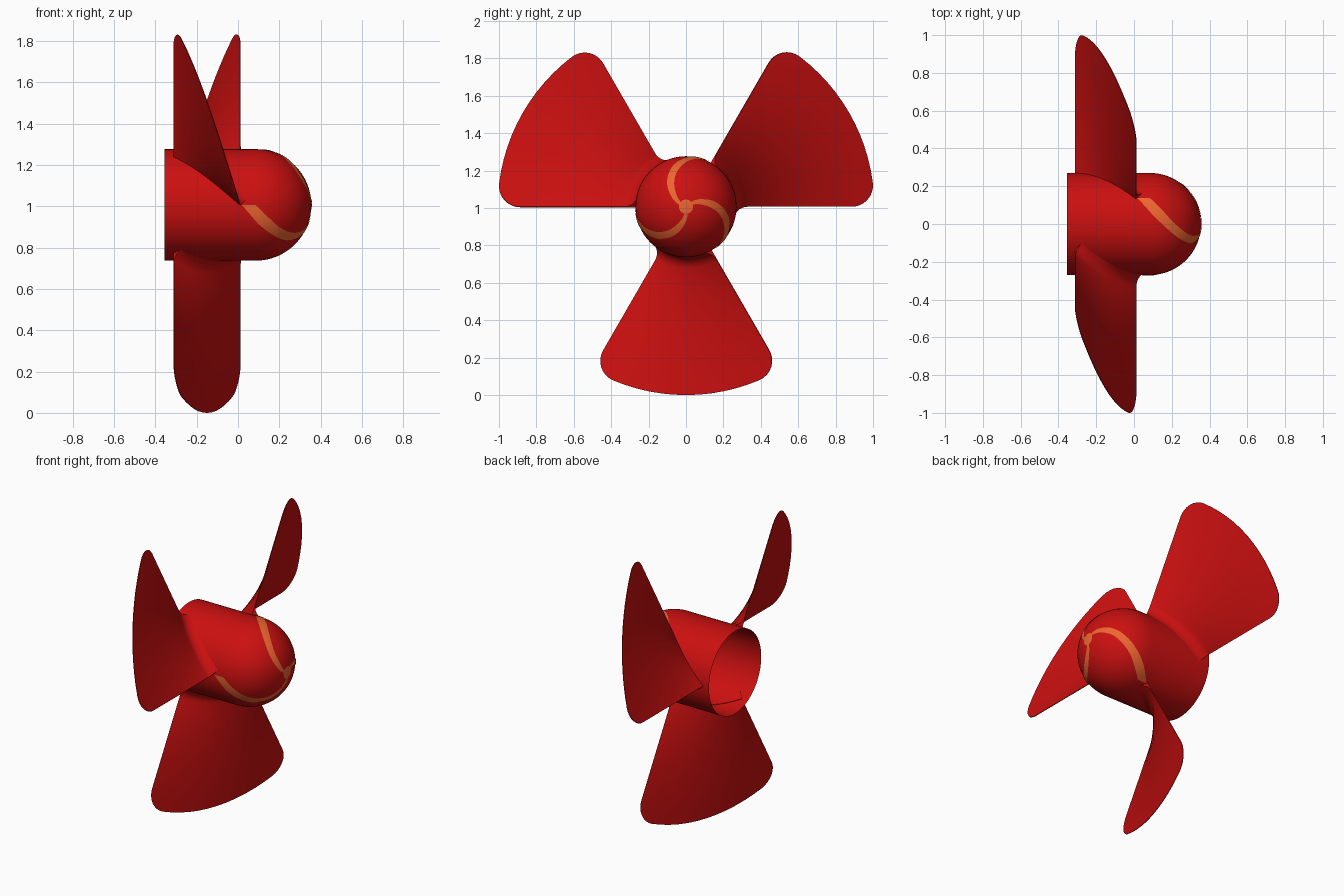
import bpy, bmesh
from math import sin, cos, asin, sqrt, pi, radians

if "Cube" in bpy.data.objects:
    bpy.data.objects.remove(bpy.data.objects["Cube"])

ZC, R, HUB = 1.007, 1.007, 0.27       # axis height, blade tip radius, hub radius
X_BACK, X_EQ = -0.355, 0.085          # hub rear rim, start of round nose
X0, X1, SPAN = -0.31, 0.013, pi / 3   # blade twist from x0 to x1 over 60 degrees


def material(name, col):
    m = bpy.data.materials.new(name)
    m.diffuse_color = (*col, 1)
    m.use_nodes = True
    m.node_tree.nodes["Principled BSDF"].inputs["Base Color"].default_value = m.diffuse_color
    return m


red = material("red_paint", (0.6, 0.005, 0.005))
orange = material("orange_paint", (0.85, 0.13, 0.03))


def cyl(x, r, th):
    return (x, r * cos(th), ZC + r * sin(th))


def nose(a, th, lift=0.0):
    """Point on the hub; a = 0 at nose base, 90 degrees at the tip."""
    r = HUB + lift
    return cyl(X_EQ + r * sin(a), r * cos(a), th) if a > 0 else cyl(X_EQ + HUB * a, r, th)


def finish(name, bm, mat, angle=40):
    bmesh.ops.remove_doubles(bm, verts=bm.verts[:], dist=1e-5)
    bmesh.ops.recalc_face_normals(bm, faces=bm.faces[:])
    me = bpy.data.meshes.new(name)
    bm.to_mesh(me)
    bm.free()
    me.materials.append(mat)
    me.shade_smooth()
    me.set_sharp_from_angle(angle=radians(angle))
    ob = bpy.data.objects.new(name, me)
    bpy.context.collection.objects.link(ob)
    return ob


def grid(bm, rows):
    """Skin a list of point rows with quads."""
    vs = [[bm.verts.new(p) for p in row] for row in rows]
    for a, b in zip(vs, vs[1:]):
        for i in range(len(a) - 1):
            bm.faces.new((a[i], a[i + 1], b[i + 1], b[i]))


def revolve(name, angles, mat, lift=0.0, n=64):
    bm = bmesh.new()
    grid(bm, [[nose(a, 2 * pi * i / n, lift) for i in range(n + 1)] for a in angles])
    bmesh.ops.dissolve_degenerate(bm, edges=bm.edges[:], dist=1e-6)
    return finish(name, bm, mat)


# Hub: open-backed cylinder with round nose
revolve("hub", [(X_BACK - X_EQ) / HUB] + [radians(90 * i / 16) for i in range(17)], red)
# Nose dot
revolve("nose_dot", [radians(a) for a in (82, 84, 86, 88, 90)], orange, 0.003)


# Blades: twisted fans with rounded corners and a fillet on the forward side of the root
Q, RF = 0.113, 0.065
D = R - Q
PSI = asin(Q / D)
L = sqrt((X1 - X0) ** 2 + (HUB * SPAN) ** 2)
NX, NT = HUB * SPAN / L, -(X1 - X0) / L


def tip_radius(phi):
    psi = min(phi, SPAN - phi)
    if psi >= PSI:
        return R
    k = PSI - psi
    return D * cos(k) + sqrt(max(0, Q * Q - (D * sin(k)) ** 2))


def blade(name, start):
    edge = [PSI * (1 - cos(pi / 2 * i / 8)) for i in range(9)]
    mid = [PSI + (SPAN - 2 * PSI) * i / 12 for i in range(1, 12)]
    phis = edge + mid + [SPAN - p for p in reversed(edge)]
    steps = [radians(90 - 90 * i / 8) for i in range(9)]

    def column(phi, side):
        pts = []
        x = X0 + (X1 - X0) * phi / SPAN

        def add(r, off):
            pts.append(cyl(x + off * NX, r, start + phi + off * NT / r))
        for t in steps:
            f = RF * (1 - cos(t)) if side else -0.004
            add(HUB - 0.003 + RF * (1 - sin(t)), f)
        r0 = HUB - 0.003 + RF
        for j in range(1, 11):
            add(r0 + (tip_radius(phi) - r0) * j / 10, 0.0 if side else -0.004)
        return pts

    front = [column(p, 1) for p in phis]
    back = [column(p, 0) for p in phis]
    bm = bmesh.new()
    grid(bm, front)
    grid(bm, back)
    # thin rim joining both sides
    for pair in ((front[0], back[0]), (front[-1], back[-1]),
                 ([c[-1] for c in front], [c[-1] for c in back]),
                 ([c[0] for c in front], [c[0] for c in back])):
        grid(bm, pair)
    finish(name, bm, red)


# Stripes: spiral bands from each blade to the nose; (latitude, turn) of both edges
UPPER = [(0, 0), (13, 13), (25, 26), (37, 37), (52, 51), (68, 64), (82, 78)]
LOWER = [(-14, 0), (3, 20), (25, 41), (37, 52), (52, 67), (68, 83), (82, 103)]


def stripe(name, start):
    rows = []
    for i in range(len(UPPER) - 1):
        for k in range(5):
            ends = []
            for e in (UPPER, LOWER):
                ends.append([e[i][c] + (e[i + 1][c] - e[i][c]) * k / 4 for c in (0, 1)])
            (a0, t0), (a1, t1) = ends
            rows.append([nose(radians(a0 + (a1 - a0) * s / 4),
                              start + radians(t0 + (t1 - t0) * s / 4), 0.003)
                         for s in range(5)])
    bm = bmesh.new()
    grid(bm, [r for n, r in enumerate(rows) if n % 5 or n == 0])
    ob = finish(name, bm, orange)
    # make the open band face outward
    p = ob.data.polygons[0]
    if p.normal.y * p.center.y + p.normal.z * (p.center.z - ZC) < 0:
        ob.data.flip_normals()


for i in range(3):
    blade(f"blade_{i + 1}", i * 2 * pi / 3)
    stripe(f"stripe_{i + 1}", i * 2 * pi / 3 + SPAN)
